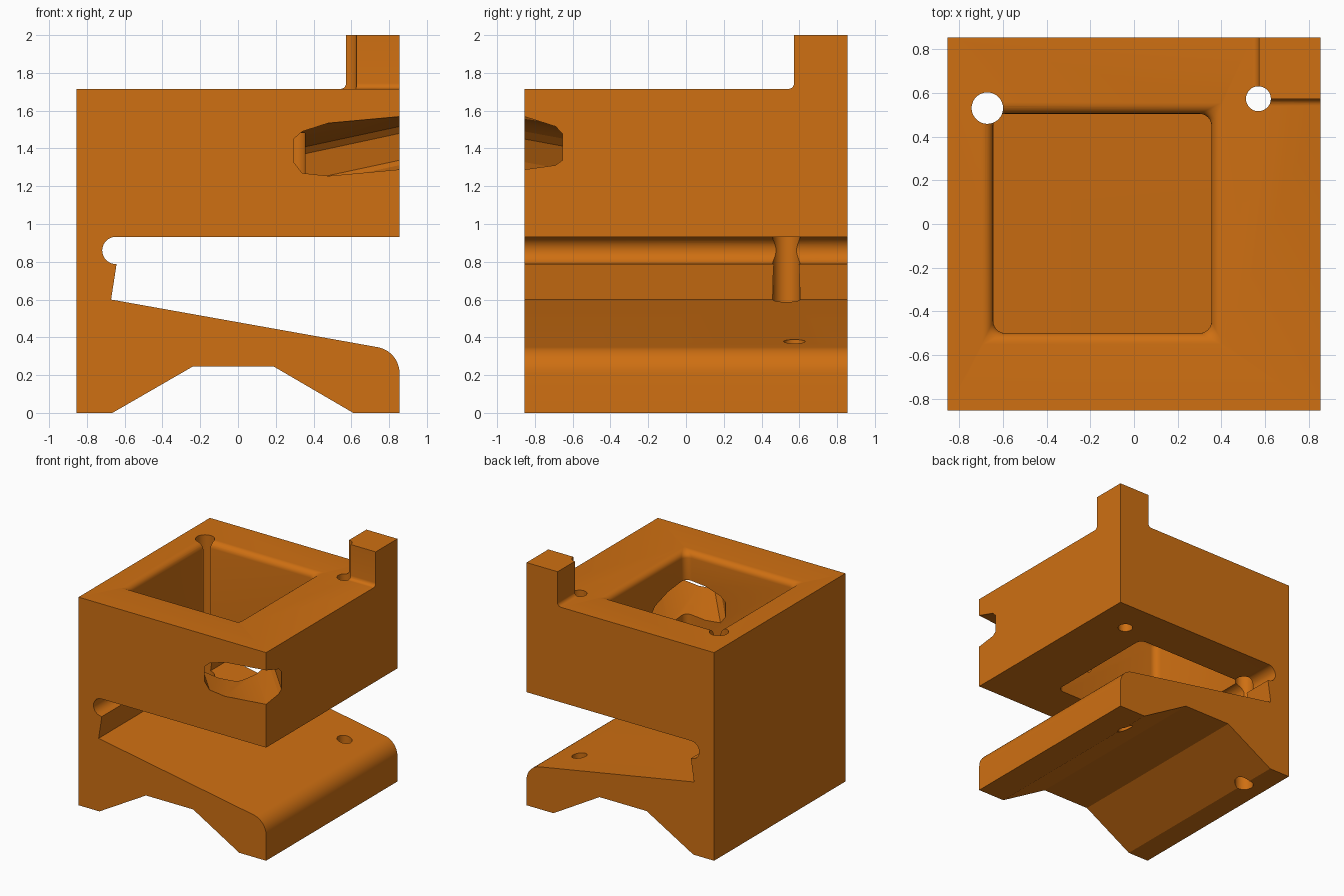
import bpy, bmesh, math
from mathutils import Vector

cube = bpy.data.objects.get("Cube")
if cube:
    bpy.data.objects.remove(cube, do_unlink=True)

H = 0.855            # half width of the block
TOP = 1.715          # top of the block

orange = bpy.data.materials.new("orange plastic")
orange.use_nodes = True
COLOR = (0.62, 0.16, 0.006, 1)
orange.diffuse_color = COLOR
orange.node_tree.nodes["Principled BSDF"].inputs["Base Color"].default_value = COLOR


def loft(name, rings):
    """Solid through a list of rings with equal point counts, capped at both ends."""
    bm = bmesh.new()
    vs = [[bm.verts.new(p) for p in r] for r in rings]
    n = len(vs[0])
    for a, b in zip(vs, vs[1:]):
        for i in range(n):
            j = (i + 1) % n
            bm.faces.new((a[i], a[j], b[j], b[i]))
    bm.faces.new(vs[0])
    bm.faces.new(vs[-1])
    bmesh.ops.recalc_face_normals(bm, faces=bm.faces)
    me = bpy.data.meshes.new(name)
    bm.to_mesh(me)
    bm.free()
    me.materials.append(orange)
    ob = bpy.data.objects.new(name, me)
    bpy.context.collection.objects.link(ob)
    return ob


def arc(cx, cy, r, a0, a1, n):
    """Points on an arc, angles in degrees."""
    angles = [math.radians(a0 + (a1 - a0) * i / n) for i in range(n + 1)]
    return [(cx + r * math.cos(a), cy + r * math.sin(a)) for a in angles]


def boolean(body, other, operation):
    """Apply a boolean and discard the helper."""
    mod = body.modifiers.new("boolean", 'BOOLEAN')
    mod.operation = operation
    mod.solver = 'EXACT'
    mod.object = other
    other.hide_render = True
    bpy.ops.object.select_all(action='DESELECT')
    bpy.context.view_layer.objects.active = body
    body.select_set(True)
    bpy.ops.object.modifier_apply(modifier=mod.name)
    bpy.data.objects.remove(other, do_unlink=True)


# Side profile: notched foot, sloped lower jaw, round relief groove, upper block
profile = [(-H, 0), (-0.665, 0), (-0.24, 0.245), (0.19, 0.245), (0.61, 0), (H, 0)]
profile += arc(H - 0.14, 0.21, 0.14, 0, 80, 10)
profile += [(-0.672, 0.6), (-0.643, 0.787)]
profile += arc(-0.647, 0.86, 0.072, 270, 90, 18)
profile += [(H, 0.932), (H, TOP), (-H, TOP)]
body = loft("clamp_body", [[(x, y, z) for x, z in profile] for y in (-H, H)])

# Corner post with a small fillet at its foot
levels = [(0.03, TOP - 0.1)]
levels += [(0.03 * (1 - math.sin(math.radians(a))),
            TOP + 0.03 * (1 - math.cos(math.radians(a)))) for a in range(0, 91, 18)]
levels += [(0, 2.0)]
post = loft("corner_post", [[(0.572 - d, 0.572 - d, z), (H, 0.572 - d, z),
                             (H, H, z), (0.572 - d, H, z)] for d, z in levels])
boolean(body, post, 'UNION')


def pocket_ring(d, z):
    """Rounded rectangle grown by d, with corners that mitre as it grows."""
    r = max(0.055 - d, 0.003)
    x0, x1, y0, y1 = -0.645 - d, 0.355 + d, -0.5 - d, 0.505 + d
    pts = []
    for cx, cy, a in ((x1 - r, y1 - r, 0), (x0 + r, y1 - r, 90),
                      (x0 + r, y0 + r, 180), (x1 - r, y0 + r, 270)):
        pts += arc(cx, cy, r, a, a + 90, 6)
    return [(x, y, z) for x, y in pts]


# Square pocket through the upper block with a rounded upper rim
F = 0.05
rim = [pocket_ring(F * (1 - math.cos(math.radians(a))),
                   TOP - F + F * math.sin(math.radians(a))) for a in range(0, 91, 15)]
pocket = loft("pocket_cutter", [pocket_ring(0, 0.88)] + rim + [pocket_ring(F, TOP + 0.05)])
boolean(body, pocket, 'DIFFERENCE')

# Slanted window from the pocket out through the front left corner
section = [(-.332, 1.332), (-.298, 1.368), (-.192, 1.40), (.093, 1.40), (.2, 1.365),
           (.223, 1.332), (.223, 1.19), (.2, 1.16), (.093, 1.12), (-.192, 1.12),
           (-.298, 1.148), (-.332, 1.21)]
along, across = Vector((0.651, -0.76, 0.14)), Vector((0.76, 0.651, 0))
window = loft("window_cutter", [[across * u + along * t + Vector((0, 0, z))
                                 for u, z in section] for t in (0.02, 1.7)])
boolean(body, window, 'DIFFERENCE')

# Two vertical screw holes
for x, y, r in ((-0.672, 0.531, 0.072), (0.57, 0.574, 0.057)):
    ring = arc(x, y, r, 0, 352.5, 47)
    hole = loft("hole_cutter", [[(px, py, z) for px, py in ring] for z in (-0.1, 2.1)])
    boolean(body, hole, 'DIFFERENCE')

bpy.ops.object.shade_smooth_by_angle(angle=math.radians(25))
